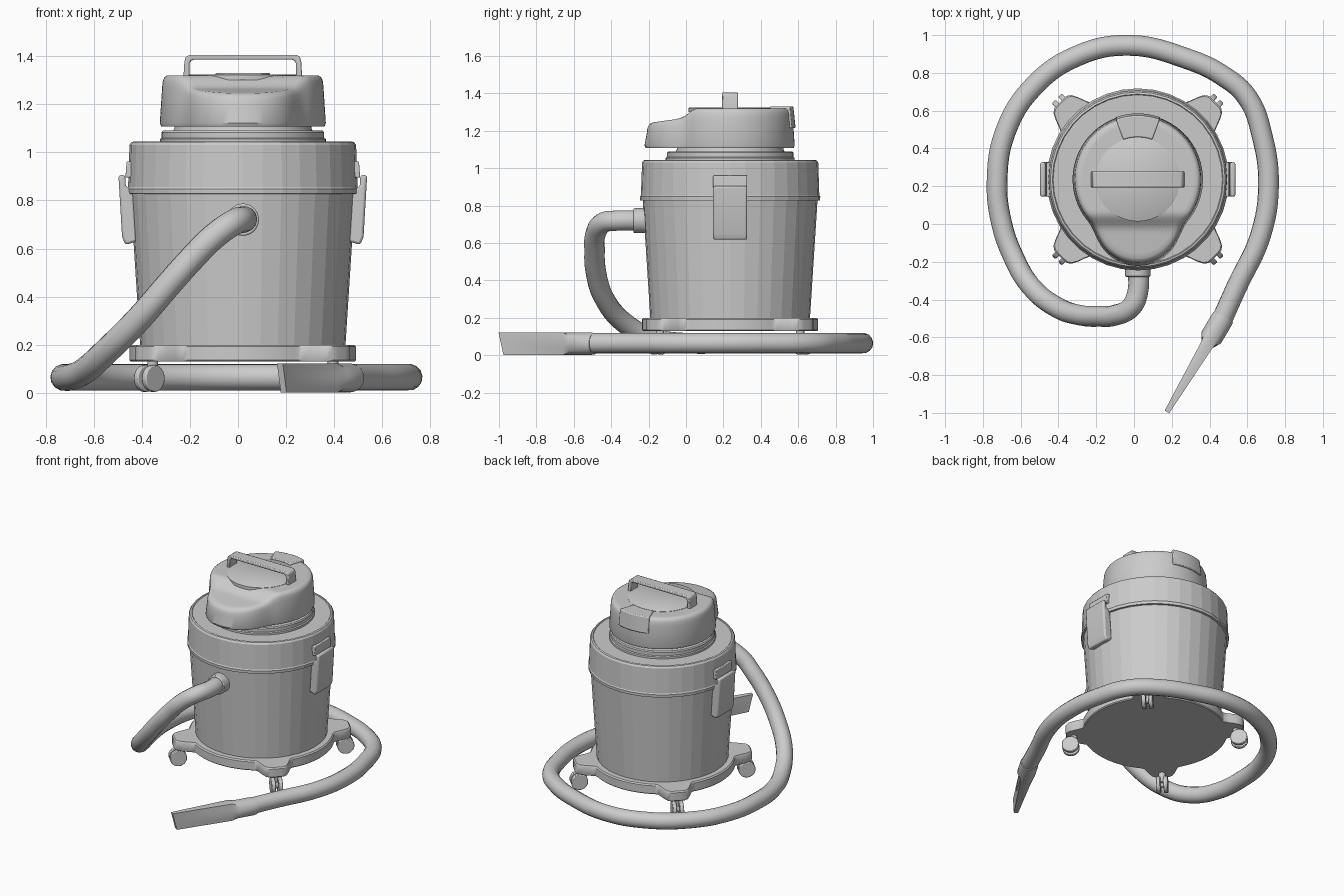
import bpy, bmesh
from math import sin, cos, pi, sqrt, radians
from mathutils import Vector

if "Cube" in bpy.data.objects:
    bpy.data.objects.remove(bpy.data.objects["Cube"])

CX, CY = 0.02, 0.236  # axis of the tank


def smooth(t):
    t = max(0.0, min(1.0, t))
    return t * t * (3 - 2 * t)


def loft(name, rings, angle=35, bevel=0.0):
    """Skin a stack of equal-length rings and cap both ends."""
    bm = bmesh.new()
    vs = [[bm.verts.new(p) for p in r] for r in rings]
    n = len(vs[0])
    for a, b in zip(vs, vs[1:]):
        for i in range(n):
            j = (i + 1) % n
            bm.faces.new((a[i], a[j], b[j], b[i]))
    bm.faces.new(vs[0][::-1])
    bm.faces.new(vs[-1])
    bmesh.ops.recalc_face_normals(bm, faces=bm.faces)
    me = bpy.data.meshes.new(name)
    bm.to_mesh(me)
    bm.free()
    ob = bpy.data.objects.new(name, me)
    bpy.context.collection.objects.link(ob)
    if bevel:
        m = ob.modifiers.new("bevel", 'BEVEL')
        m.width, m.segments, m.limit_method = bevel, 2, 'ANGLE'
    if angle:
        bpy.ops.object.select_all(action='DESELECT')
        bpy.context.view_layer.objects.active = ob
        ob.select_set(True)
        bpy.ops.object.shade_smooth_by_angle(angle=radians(angle))
    return ob


def lathe(name, profile, segs=64, angle=35):
    return loft(name, [[(CX + r * cos(2 * pi * i / segs), CY + r * sin(2 * pi * i / segs), z)
                        for i in range(segs)] for r, z in profile], angle)


def tube(name, a, b, r, segs=24, bevel=0.0):
    a, b = Vector(a), Vector(b)
    q = (b - a).to_track_quat('Z', 'Y')
    ring = [q @ Vector((r * cos(2 * pi * i / segs), r * sin(2 * pi * i / segs), 0)) for i in range(segs)]
    return loft(name, [[a + p for p in ring], [b + p for p in ring]], 35, bevel)


def side_profile(name, pts, half, bevel, sx=1):
    """Extrude an xz profile (relative to the axis) along y."""
    return loft(name, [[(CX + sx * x, CY + s * half, z) for x, z in pts] for s in (-1, 1)], 30, bevel)


# tank and its lid, faceted
lathe("tank", [(0.425, 0.17), (0.467, 0.825), (0.467, 0.84)], 36, 0)
lathe("tank_lid", [(0.46, 0.826), (0.481, 0.828), (0.482, 0.848), (0.477, 0.855), (0.471, 1.03),
                   (0.463, 1.042), (0.452, 1.045), (0.448, 1.041), (0.3, 1.041)], 36, 0)
lathe("neck", [(0.345, 1.03), (0.345, 1.055), (0.338, 1.06), (0.338, 1.083), (0.332, 1.09),
               (0.29, 1.09), (0.285, 1.1), (0.285, 1.13)])

# motor head with lower nose at the front
SEG = 96


def head_r(t):
    phi = t + pi / 2
    nose = 0.227 * cos(phi) + sqrt(0.231 ** 2 - (0.227 * sin(phi)) ** 2)
    k = 0.05
    h = max(k - abs(0.345 - nose), 0) / k
    return max(0.345, nose) + h * h * k / 4


def head_top(y):
    return 1.27 + 0.05 * smooth((y + 0.03) / 0.09) + min(0, y) * 0.14


head = []
for s, dz, base in [(0.93, 0, 1.108), (0.985, 0, 1.108), (1, 0, 1.122), (0.972, -0.05, 0), (0.965, -0.025, 0),
                    (0.945, -0.008, 0), (0.91, 0, 0)] + [(0.85 - 0.05 * i, 0, 0) for i in range(17)]:
    ring = []
    for i in range(SEG):
        t = 2 * pi * i / SEG
        r = head_r(t) * s
        y = CY + r * sin(t)
        ring.append((CX + r * cos(t), y, base or head_top(y) + dz))
    head.append(ring)
loft("motor_head", head)
lathe("top_disc", [(0.222, 1.3), (0.222, 1.322), (0.219, 1.324)])

# rear latch on the head
arc = [pi / 2 + radians(20) * (k / 4 - 1) for k in range(9)]
latch = []
for ro, z in ((0.35, 1.215), (0.338, 1.33)):
    latch.append([(CX + ro * cos(a), CY + ro * sin(a), z) for a in arc] +
                 [(CX + 0.224 * cos(a), CY + 0.224 * sin(a), z) for a in reversed(arc)])
loft("rear_latch", latch, 30, 0.006)

# carrying handle
half = [(0.222, 1.31), (0.247, 1.31), (0.243, 1.375), (0.238, 1.396), (0.222, 1.405)]
inner = [(0.205, 1.385), (0.216, 1.38), (0.221, 1.37)]
mir = lambda p: [(-x, z) for x, z in reversed(p)]
side_profile("carry_handle", half + mir(half) + mir(inner) + inner, 0.043, 0.006)

# side clips and their catches
for sx, side in ((1, "right"), (-1, "left")):
    side_profile(side + "_clip", [(0.488, 0.905), (0.517, 0.905), (0.515, 0.87), (0.502, 0.65), (0.488, 0.615),
                                  (0.44, 0.63), (0.455, 0.84), (0.488, 0.86)], 0.091, 0.01, sx)
    side_profile(side + "_catch", [(0.45, 0.895), (0.488, 0.895), (0.483, 0.962), (0.45, 0.962)], 0.091, 0.005, sx)


# wheeled base with four lobes
def base_r(t):
    a = abs((t % (pi / 2)) - pi / 4)
    return 0.471 + 0.11 * smooth((0.26 - a) / 0.18)


base = []
for inset, z in ((0.006, 0.13), (0, 0.136), (0, 0.192), (0.008, 0.2)):
    base.append([(CX + (base_r(t) - inset) * cos(t), CY + (base_r(t) - inset) * sin(t), z)
                 for t in [2 * pi * i / 160 for i in range(160)]])
loft("base_plate", base)

# casters: twin wheels on a stem
for k in range(4):
    a = pi / 4 + k * pi / 2
    out, tan = Vector((cos(a), sin(a), 0)), Vector((-sin(a), cos(a), 0))
    c = Vector((CX, CY, 0.06)) + out * 0.55
    for s in (-1, 1):
        tube(f"caster_{k}_wheel_{'ab'[s > 0]}", c + tan * s * 0.01, c + tan * s * 0.037, 0.056, 24, 0.005)
    tube(f"caster_{k}_axle", c - tan * 0.02, c + tan * 0.02, 0.02, 12)
    up = c - out * 0.02
    tube(f"caster_{k}_stem", up, up + Vector((0, 0, 0.085)), 0.022, 16)

# hose port
tube("hose_port", (CX, -0.19, 0.72), (CX, -0.28, 0.72), 0.067, 32, 0.006)

# hose
path = [(0.02, -0.22, 0.72), (0.02, -0.36, 0.72), (-0.015, -0.44, 0.71), (-0.1, -0.483, 0.65), (-0.19, -0.489, 0.56),
        (-0.28, -0.484, 0.46), (-0.41, -0.44, 0.31), (-0.55, -0.325, 0.17), (-0.64, -0.17, 0.09), (-0.7, 0, 0.065)]
path += [(x, y, 0.065) for x, y in [(-0.725, 0.22), (-0.68, 0.49), (-0.53, 0.73), (-0.3, 0.89), (-0.03, 0.946),
                                    (0.28, 0.875), (0.47, 0.785), (0.6, 0.67), (0.68, 0.46), (0.712, 0.2),
                                    (0.67, -0.06), (0.545, -0.33), (0.455, -0.53)]]
cu = bpy.data.curves.new("hose", 'CURVE')
cu.dimensions = '3D'
cu.bevel_depth, cu.bevel_resolution, cu.resolution_u, cu.use_fill_caps = 0.055, 5, 6, True
sp = cu.splines.new('BEZIER')
sp.bezier_points.add(len(path) - 1)
for bp, p in zip(sp.bezier_points, path):
    bp.co = p
    bp.handle_left_type = bp.handle_right_type = 'AUTO'
hose = bpy.data.objects.new("hose", cu)
bpy.context.collection.objects.link(hose)
bpy.ops.object.select_all(action='DESELECT')
bpy.context.view_layer.objects.active = hose
hose.select_set(True)
bpy.ops.object.convert(target='MESH')
bpy.ops.object.shade_smooth_by_angle(angle=radians(40))

# crevice nozzle: round collar flattening to a thin upright blade
start, tip = Vector((0.475, -0.49, 0.062)), Vector((0.182, -0.982, 0.062))
d = (tip - start).normalized()
w = Vector((-d.y, d.x, 0))
L = (tip - start).length
noz = []
for u, hw, hh, sq, slant in ((0, 0.057, 0.057, 0, 0), (0.02, 0.06, 0.06, 0, 0), (0.13, 0.06, 0.06, 0, 0),
                             (0.175, 0.034, 0.06, 1, 0), (L, 0.014, 0.06, 1, 0.015)):
    ring = []
    for i in range(32):
        c, s = cos(2 * pi * i / 32), sin(2 * pi * i / 32)
        m = 1 / max(abs(c), abs(s)) if sq else 1
        ring.append(start + d * (u + slant * s * m) + w * (hw * c * m) + Vector((0, 0, hh * s * m)))
    noz.append(ring)
loft("crevice_nozzle", noz, 30)
